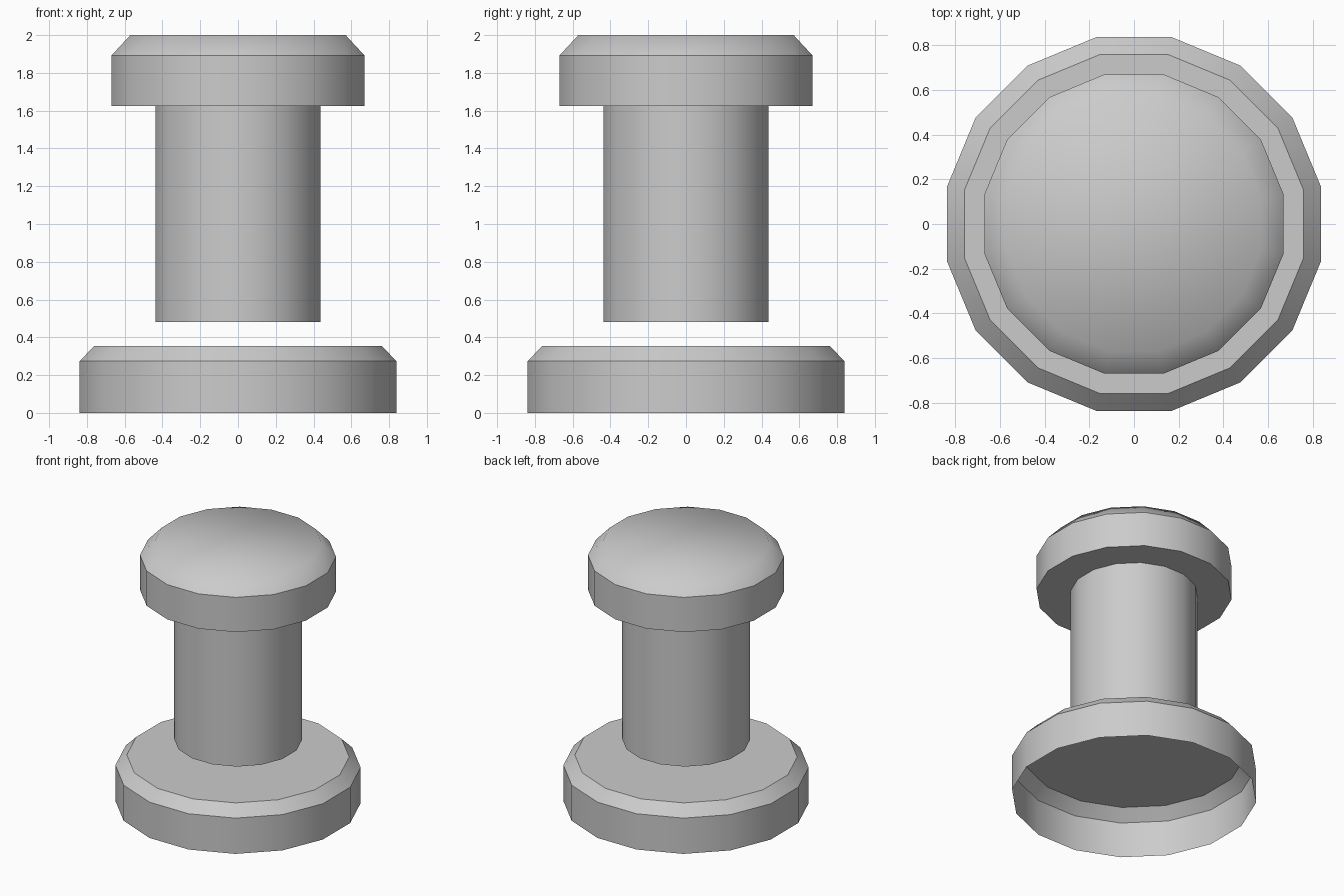
import bpy
import bmesh
from math import cos, sin, pi

if "Cube" in bpy.data.objects:
    bpy.data.objects.remove(bpy.data.objects["Cube"], do_unlink=True)

SIDES = 16

grey = bpy.data.materials.new("plain_grey")
grey.use_nodes = True
grey.diffuse_color = (0.6, 0.6, 0.6, 1)
grey.node_tree.nodes["Principled BSDF"].inputs["Base Color"].default_value = (0.6, 0.6, 0.6, 1)


def lathe(name, profile, close_bottom=False, close_top=False, soft_z=None):
    """Turn (half width across flats, z) pairs, listed upward, into a part.
    Rim edges are sharp except those at height soft_z."""
    bm = bmesh.new()
    rings = []
    for half_width, z in profile:
        r = half_width / cos(pi / SIDES)
        angles = [(i + 0.5) * 2 * pi / SIDES for i in range(SIDES)]
        rings.append([bm.verts.new((r * cos(a), r * sin(a), z)) for a in angles])
    for low, high in zip(rings, rings[1:]):
        for i in range(SIDES):
            j = (i + 1) % SIDES
            bm.faces.new((low[i], low[j], high[j], high[i]))
    if close_bottom:
        bm.faces.new(rings[0][::-1])
    if close_top:
        bm.faces.new(rings[-1])
    for face in bm.faces:
        face.smooth = True
    for edge in bm.edges:
        za, zb = (v.co.z for v in edge.verts)
        rim = abs(za - zb) < 1e-5
        edge.smooth = not rim or (soft_z is not None and abs(za - soft_z) < 1e-4)
    mesh = bpy.data.meshes.new(name)
    bm.to_mesh(mesh)
    bm.free()
    mesh.materials.append(grey)
    obj = bpy.data.objects.new(name, mesh)
    bpy.context.collection.objects.link(obj)
    return obj


# Hollow base, open underneath
lathe("base", [(0.838, 0), (0.838, 0.275), (0.76, 0.355)], close_top=True)

# Open tube hanging from the cap, clear of the base
lathe("stem", [(0.436, 0.48), (0.436, 1.625)])

# Cap with a softly shaded crown
lathe("cap", [(0.67, 1.625), (0.67, 1.892), (0.57, 2.0)],
      close_bottom=True, close_top=True, soft_z=2.0)
